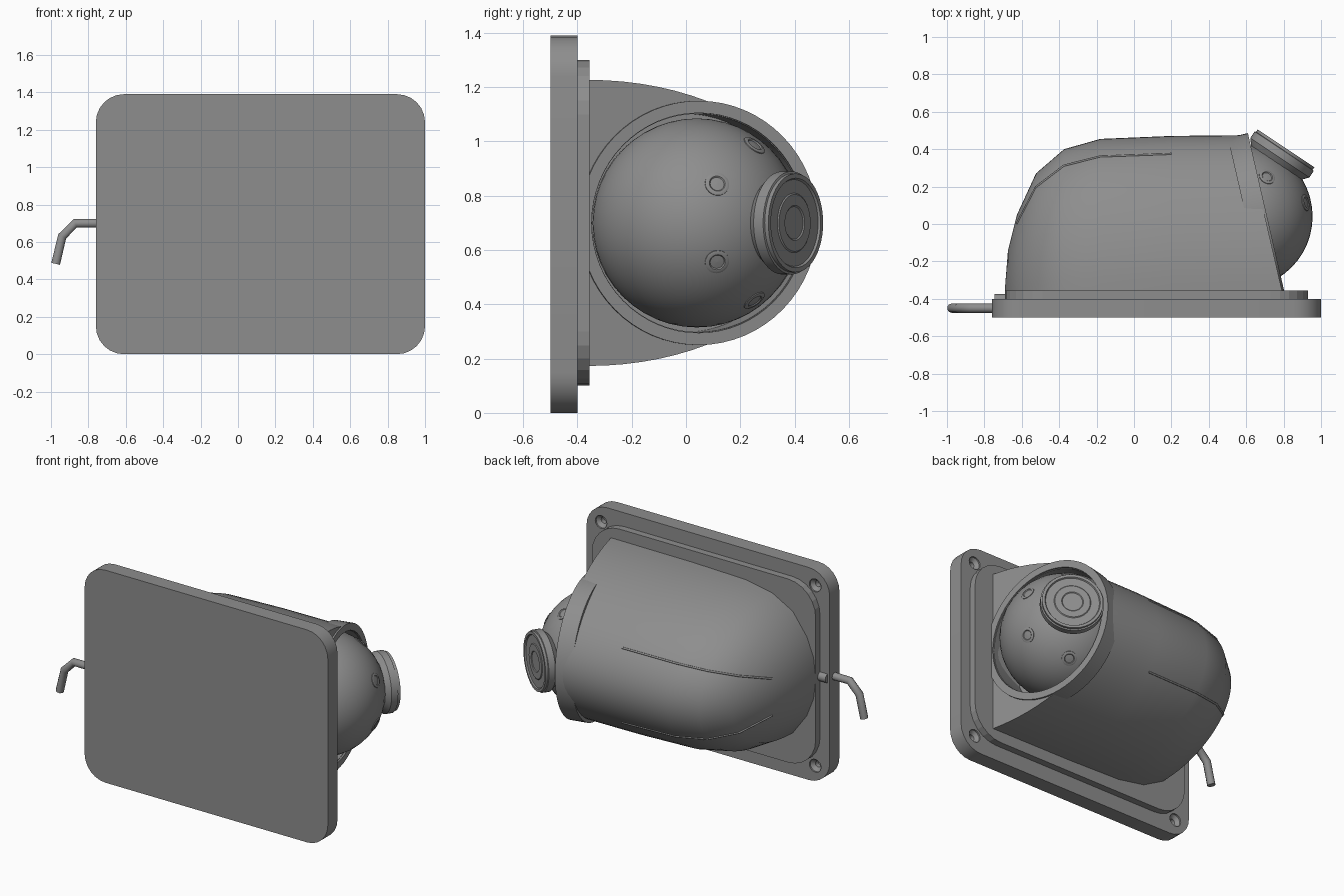
import bpy, bmesh, math
from mathutils import Vector

if "Cube" in bpy.data.objects:
    bpy.data.objects.remove(bpy.data.objects["Cube"], do_unlink=True)

GREY = (0.27, 0.27, 0.27, 1)
mat = bpy.data.materials.new("camera grey")
mat.use_nodes = True
mat.diffuse_color = GREY
mat.node_tree.nodes["Principled BSDF"].inputs["Base Color"].default_value = GREY


def finish(name, bm, smooth=True):
    bmesh.ops.recalc_face_normals(bm, faces=bm.faces)
    me = bpy.data.meshes.new(name)
    bm.to_mesh(me)
    bm.free()
    ob = bpy.data.objects.new(name, me)
    bpy.context.collection.objects.link(ob)
    me.materials.append(mat)
    if smooth:
        shade(ob)
    return ob


def shade(ob):
    bpy.ops.object.select_all(action='DESELECT')
    ob.select_set(True)
    bpy.context.view_layer.objects.active = ob
    bpy.ops.object.shade_smooth_by_angle(angle=math.radians(35))


def loft(rings, closed=False):
    """Skin a list of vertex loops; cap the ends unless closed."""
    bm = bmesh.new()
    loops = [[bm.verts.new(p) for p in ring] for ring in rings]
    pairs = list(zip(loops, loops[1:]))
    if closed:
        pairs.append((loops[-1], loops[0]))
    else:
        bm.faces.new(loops[0])
        bm.faces.new(loops[-1])
    n = len(loops[0])
    for a, b in pairs:
        for i in range(n):
            j = (i + 1) % n
            bm.faces.new((a[i], a[j], b[j], b[i]))
    return bm


def lathe(name, profile, origin, axis, segs=48, closed=False):
    """Turn (radius, distance) points around an axis."""
    turn = Vector(axis).to_track_quat('Z', 'Y')
    rings = []
    for r, d in profile:
        rings.append([Vector(origin) + turn @ Vector((r * math.cos(t), r * math.sin(t), d))
                      for t in (2 * math.pi * i / segs for i in range(segs))])
    return finish(name, loft(rings, closed))


def plate(name, cx, cz, w, h, radius, y0, y1):
    """Rounded rectangle facing along y."""
    outline = []
    for k, (sx, sz) in enumerate(((1, 1), (-1, 1), (-1, -1), (1, -1))):
        for i in range(7):
            t = math.radians(90 * k + 15 * i)
            outline.append((cx + sx * (w / 2 - radius) + radius * math.cos(t),
                            cz + sz * (h / 2 - radius) + radius * math.sin(t)))
    return finish(name, loft([[(x, y, z) for x, z in outline] for y in (y0, y1)]), False)


def cut(ob, cutter):
    mod = ob.modifiers.new("cut", 'BOOLEAN')
    mod.operation = 'DIFFERENCE'
    mod.object = cutter
    mod.solver = 'EXACT'
    bpy.ops.object.select_all(action='DESELECT')
    bpy.context.view_layer.objects.active = ob
    ob.select_set(True)
    bpy.ops.object.modifier_apply(modifier=mod.name)
    bpy.data.objects.remove(cutter, do_unlink=True)
    shade(ob)


def tube(name, points, radius):
    cu = bpy.data.curves.new(name, 'CURVE')
    cu.dimensions = '3D'
    cu.bevel_depth = radius
    cu.bevel_resolution = 3
    cu.use_fill_caps = True
    sp = cu.splines.new('POLY')
    sp.points.add(len(points) - 1)
    for p, co in zip(sp.points, points):
        p.co = (*co, 1)
    cu.materials.append(mat)
    ob = bpy.data.objects.new(name, cu)
    bpy.context.collection.objects.link(ob)


# Mounting plates with countersunk corner holes
CX, CZ = 0.12, 0.695
wall_plate = plate("wall_plate", CX, CZ, 1.76, 1.39, 0.15, -0.5, -0.4)
plate("gasket_plate", CX, CZ + 0.005, 1.62, 1.2, 0.2, -0.4, -0.355)
for sx in (-1, 1):
    for sz in (-1, 1):
        spot = (CX + sx * 0.775, 0, CZ + sz * 0.59)
        cut(wall_plate, lathe("hole_cutter", [(0.02, -0.46), (0.02, -0.43), (0.042, -0.41),
                                              (0.042, -0.38)], spot, (0, 1, 0), 20))

# Domed housing: half ellipses that shrink towards the closed end
BASE, DEPTH, HALF = -0.36, 0.835, 0.527
FACE_SLOPE = 0.23
ANGLES = [math.pi * i / 40 for i in range(41)]
STATIONS = [(-0.69, 0.02), (-0.674, 0.26), (-0.626, 0.49), (-0.524, 0.755),
            (-0.374, 0.91), (-0.18, 0.976), (0.2, 0.995), (0.6, 1)]
rings = []
for x, s in STATIONS:
    ring = []
    for t in ANGLES:
        y = BASE + DEPTH * s * math.sin(t)
        skew = (0.475 - y) * FACE_SLOPE if x == 0.6 else 0
        ring.append((x + skew, y, 0.7 + HALF * s * math.cos(t)))
    rings.append(ring)
housing = finish("housing", loft(rings))
FACE = Vector((0.70, 0.045, 0.7))
OUT = Vector((1, FACE_SLOPE, 0)).normalized()
cut(housing, lathe("socket_cutter", [(0.402, -0.2), (0.402, 0.2)], FACE, OUT, 64))

# Rim around the opening
lathe("opening_rim", [(0.405, -0.1), (0.45, -0.1), (0.45, 0.01), (0.405, 0.01)],
      FACE, OUT, 64, closed=True)

# Seam lines along the housing
for side, name in ((1, "upper_seam"), (-1, "lower_seam")):
    path = []
    for x, s in STATIONS[2:7]:
        path.append((x, BASE + DEPTH * s * 0.885, 0.7 + side * HALF * s * 0.466))
    tube(name, path, 0.006)

# Ball
BALL = Vector((0.57, 0.04, 0.7))
R = 0.385
bm = bmesh.new()
bmesh.ops.create_uvsphere(bm, u_segments=48, v_segments=24, radius=R)
bmesh.ops.translate(bm, verts=bm.verts, vec=BALL)
finish("ball", bm)

# Lens with stepped front
LOOK = Vector((0.555, 0.832, 0)).normalized()
SIDE = Vector((LOOK.y, -LOOK.x, 0))
lathe("lens", [(0.15, 0.33), (0.19, 0.378), (0.19, 0.42), (0.182, 0.422), (0.182, 0.438),
               (0.165, 0.438), (0.16, 0.43), (0.11, 0.43), (0.105, 0.434), (0.065, 0.434),
               (0.06, 0.43), (0.001, 0.43)], BALL, LOOK)

# Small lamps in a ring around the lens
for k in range(6):
    t = math.radians(30 + 60 * k)
    d = LOOK * 0.665 + (SIDE * math.cos(t) + Vector((0, 0, math.sin(t)))) * 0.747
    lathe("lamp_%d" % (k + 1), [(0.045, R - 0.02), (0.045, R), (0.038, R + 0.003),
                                (0.03, R + 0.003), (0.026, R - 0.001), (0.001, R + 0.001)],
          BALL, d, 24)

# Cable and its inlet
tube("cable", [(-0.7, -0.45, 0.7), (-0.87, -0.45, 0.7), (-0.94, -0.45, 0.63),
               (-0.975, -0.45, 0.483)], 0.025)
lathe("cable_inlet", [(0.03, -0.745), (0.03, -0.66)], (0, -0.405, 0.7), (1, 0, 0), 20)
